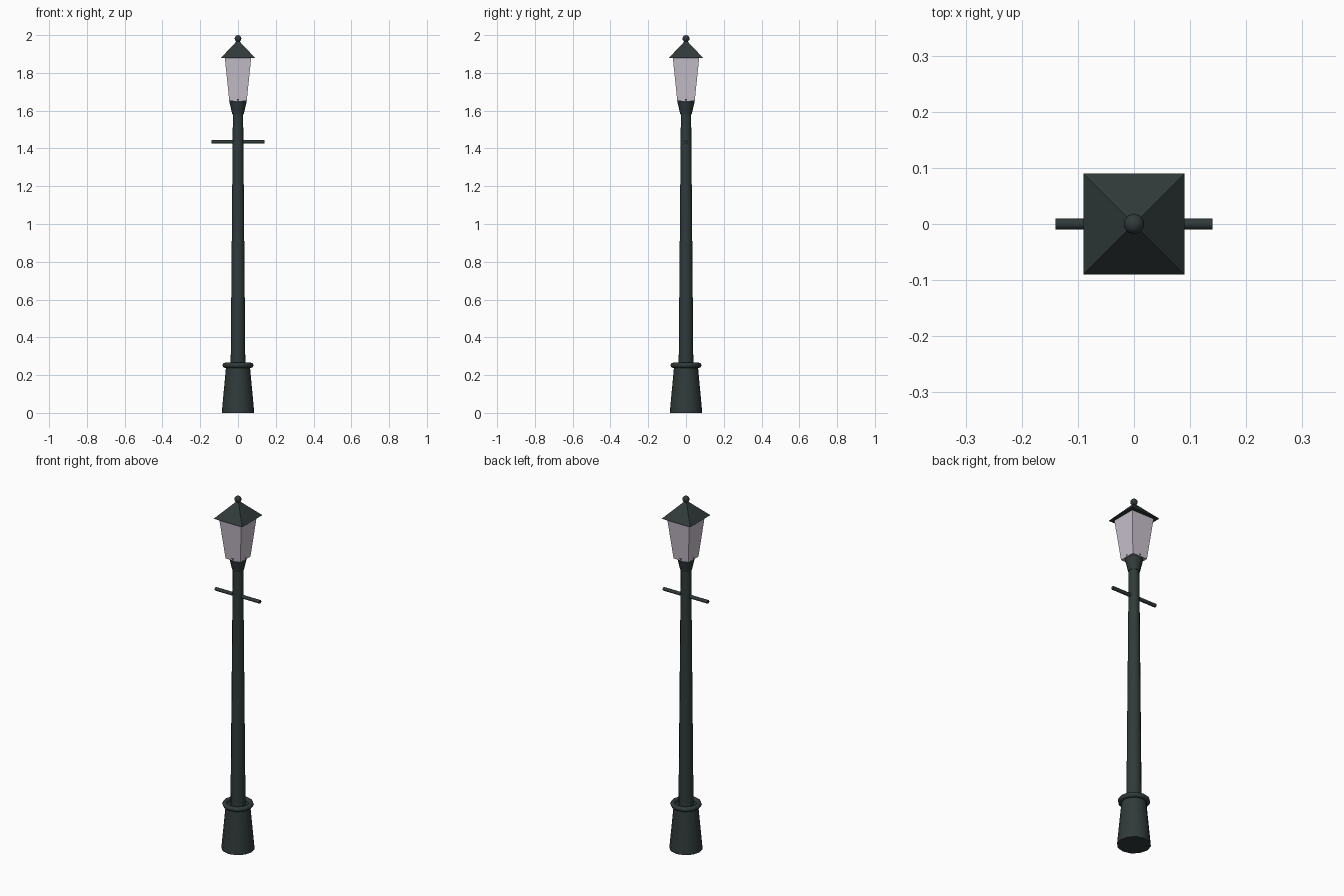
import bpy, math

if "Cube" in bpy.data.objects:
    bpy.data.objects.remove(bpy.data.objects["Cube"])


def material(name, rgb):
    m = bpy.data.materials.new(name)
    m.diffuse_color = (*rgb, 1)
    m.use_nodes = True
    m.node_tree.nodes["Principled BSDF"].inputs["Base Color"].default_value = m.diffuse_color
    return m


IRON = material("dark green iron", (0.030, 0.042, 0.042))
GLASS = material("pale lilac glass", (0.58, 0.53, 0.61))


def finish(name, mat, smooth=True):
    ob = bpy.context.object
    ob.name = name
    ob.data.materials.append(mat)
    if smooth:
        bpy.ops.object.shade_smooth_by_angle(angle=math.radians(50))
    return ob


def taper(name, mat, r0, r1, z0, z1, sides=12, rot=0, smooth=True):
    """Upright cone frustum between two heights."""
    bpy.ops.mesh.primitive_cone_add(vertices=sides, radius1=r0, radius2=r1, depth=z1 - z0,
                                    location=(0, 0, (z0 + z1) / 2), rotation=(0, 0, rot))
    return finish(name, mat, smooth)


def square(name, mat, h0, h1, z0, z1):
    """Four-sided frustum given by its half widths."""
    s = math.sqrt(2)
    return taper(name, mat, h0 * s, h1 * s, z0, z1, 4, math.pi / 4, False)


# Post: flared base, ring, tapered pole
taper("base", IRON, 0.086, 0.063, 0, 0.25)
bpy.ops.mesh.primitive_torus_add(major_segments=12, minor_segments=8, major_radius=0.068,
                                 minor_radius=0.014, location=(0, 0, 0.252))
finish("base_ring", IRON)
taper("pole", IRON, 0.039, 0.027, 0.24, 1.60)

# Ladder bar
bpy.ops.mesh.primitive_cylinder_add(vertices=8, radius=0.010, depth=0.28, location=(0, 0, 1.435),
                                    rotation=(0, math.pi / 2, 0))
finish("ladder_bar", IRON)

# Lantern: collar, glass, roof, finial
taper("lantern_collar", IRON, 0.030, 0.049, 1.58, 1.662)
square("lantern_glass", GLASS, 0.046, 0.070, 1.65, 1.882)
square("lantern_roof", IRON, 0.090, 0.0, 1.88, 1.975)
bpy.ops.mesh.primitive_uv_sphere_add(segments=10, ring_count=8, radius=0.0185, location=(0, 0, 1.9815))
finish("finial_ball", IRON)
